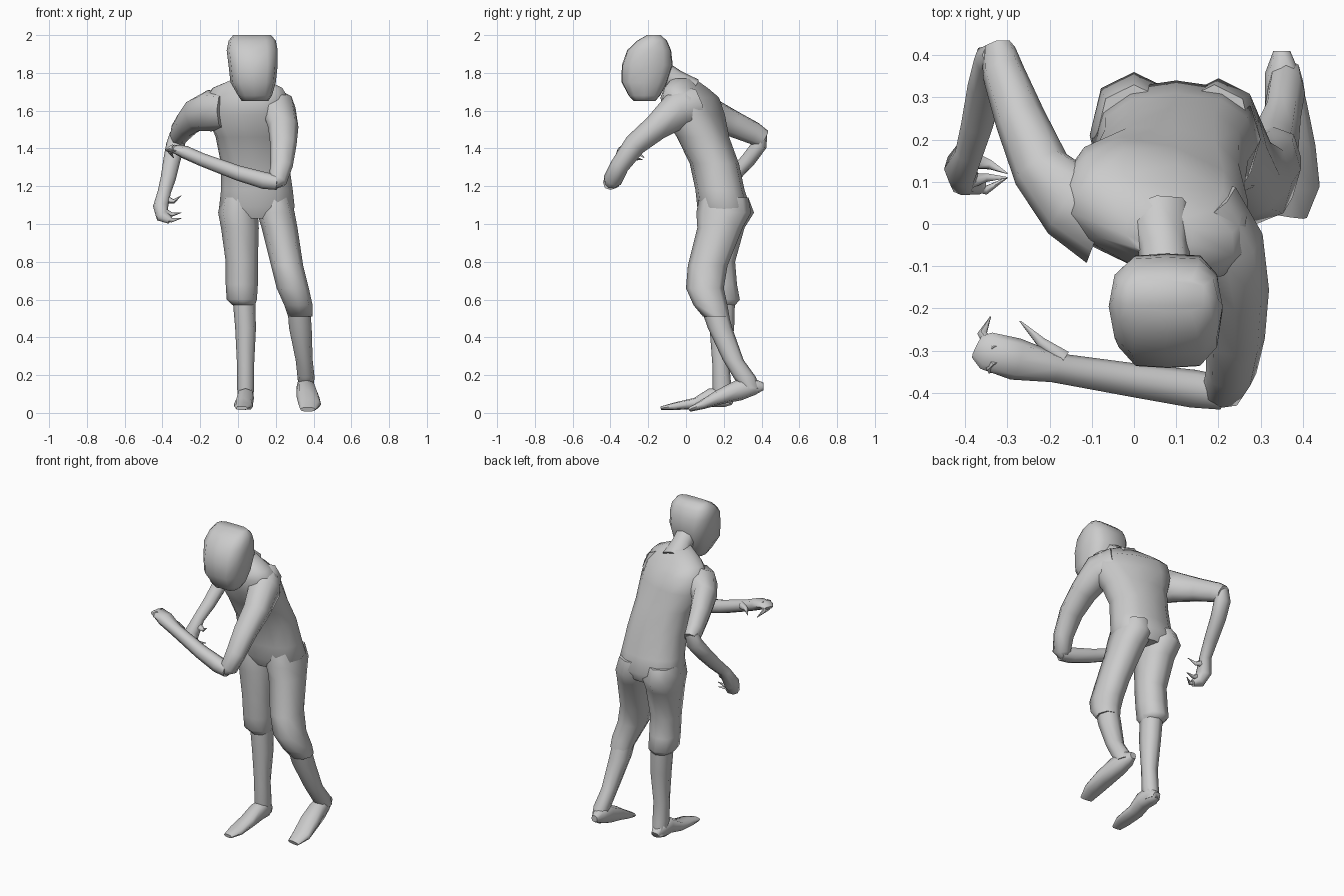
import bpy
import bmesh
import math
from mathutils import Vector

CM = 0.01  # ring measures are given in hundredths of a unit

default_cube = bpy.data.objects.get("Cube")
if default_cube:
    bpy.data.objects.remove(default_cube, do_unlink=True)

grey = bpy.data.materials.new("plain grey")
grey.use_nodes = True
grey.diffuse_color = (0.6, 0.6, 0.6, 1)
grey.node_tree.nodes["Principled BSDF"].inputs["Base Color"].default_value = grey.diffuse_color


def signed_power(value, power):
    return math.copysign(abs(value) ** power, value)


def finish(name, bm, angle=60):
    """Turn the bmesh into a smooth shaded object."""
    bmesh.ops.recalc_face_normals(bm, faces=bm.faces)
    mesh = bpy.data.meshes.new(name)
    bm.to_mesh(mesh)
    bm.free()
    mesh.materials.append(grey)
    obj = bpy.data.objects.new(name, mesh)
    bpy.context.collection.objects.link(obj)
    bpy.ops.object.select_all(action="DESELECT")
    obj.select_set(True)
    bpy.context.view_layer.objects.active = obj
    bpy.ops.object.shade_smooth_by_angle(angle=math.radians(angle))
    return obj


def loft(name, rings, up=None, sides=10, squareness=0.85, groove=1.0):
    """Skin a row of rings (x, y, z, half width, half depth, yaw).

    Rings lie level, or square to the path when an up vector is given.
    A groove below one pulls in the front and back middle points."""
    bm = bmesh.new()
    centres = [Vector(r[:3]) * CM for r in rings]
    loops = []
    for i, ring in enumerate(rings):
        width, depth = ring[3] * CM, ring[4] * CM
        yaw = math.radians(ring[5]) if len(ring) > 5 else 0
        if up:
            before = centres[max(i - 1, 0)]
            after = centres[min(i + 1, len(rings) - 1)]
            tangent = (after - before).normalized()
            across = tangent.cross(Vector(up)).normalized()
            along = across.cross(tangent)
        else:
            across = Vector((math.cos(yaw), math.sin(yaw), 0))
            along = Vector((-math.sin(yaw), math.cos(yaw), 0))
        loop = []
        for k in range(sides):
            turn = math.tau * k / sides
            u = signed_power(math.cos(turn), squareness) * width
            v = signed_power(math.sin(turn), squareness) * depth
            if abs(math.cos(turn)) < 0.01:
                v *= groove
            loop.append(bm.verts.new(centres[i] + across * u + along * v))
        loops.append(loop)
    for low, high in zip(loops, loops[1:]):
        for k in range(sides):
            n = (k + 1) % sides
            bm.faces.new((low[k], low[n], high[n], high[k]))
    bm.faces.new(loops[0])
    bm.faces.new(loops[-1])
    return finish(name, bm)


def claw(name, path, radius):
    """A curved finger that tapers along the path to a point."""
    last = len(path) - 1
    rings = [(*p, radius * (1 - 0.93 * i / last), radius * (1 - 0.93 * i / last))
             for i, p in enumerate(path)]
    return loft(name, rings, up=(0.3, 0.5, 0.8), sides=6, squareness=1)


# Torso, leaning forward and twisting towards the shoulders
loft("torso", [
    (10, 20, 103, 17, 11),
    (10, 20, 109, 20, 14),
    (10, 18, 118, 19, 13),
    (9, 15, 132, 18, 13),
    (7, 9, 146, 19, 14, -8),
    (5, 4, 158, 23, 15, -18),
    (5, 2, 167, 23, 13, -22),
    (5, 0, 172, 20, 9, -22),
    (6, -2, 177, 8, 6, -20),
], sides=12)

# Neck and head with a parting down the middle
loft("neck", [
    (6, 2, 170, 8, 8),
    (7, -6, 176, 6, 6),
    (8, -15, 182, 6, 6),
], up=(0, 0, 1), sides=8)
loft("head", [
    (9, -22, 165, 7, 6),
    (9, -22, 168, 9, 9),
    (8, -22, 175, 12, 13),
    (8, -20.5, 184, 13, 14.5),
    (7.5, -19.5, 192, 13.5, 12.5),
    (7.5, -18, 197, 12.5, 8.5),
    (7.5, -17, 200, 10, 4),
], sides=12, squareness=0.75, groove=0.93)

# Left arm, reaching across the front
loft("left_upper_arm", [
    (16, 3, 162, 11, 10),
    (22, -5, 160, 10, 9),
    (24, -16, 151, 7, 8),
    (24, -27, 142, 6, 7),
    (23, -35, 131, 5, 6),
    (21, -39, 123, 5, 5),
    (18, -40, 121, 3, 3),
], up=(1, 0, 0), sides=8)
loft("left_forearm", [
    (21, -40, 122, 4, 4),
    (14, -39, 123, 4.5, 4.5),
    (0, -37, 127, 4, 4),
    (-19, -34, 134, 3.5, 3.5),
    (-28, -32, 138, 5, 3.5),
    (-35, -30, 140, 4.5, 2),
    (-37, -29, 139, 3, 1),
], up=(0, 0, 1), sides=8)
claw("left_thumb", [(-17, -32, 134), (-22, -28, 135), (-27, -23, 134)], 2.5)
for i, shift in enumerate((0, -4)):
    claw("left_finger_%d" % i,
         [(-33, -30 + shift, 140), (-36, -26 + shift, 138), (-34, -22 + shift, 135)], 2.2)

# Right arm, elbow lifted behind the back
loft("right_upper_arm", [
    (-7, 2, 160, 12, 10),
    (-15, 5, 160, 9, 11),
    (-22, 13, 158, 7, 9),
    (-27, 25, 153, 6, 7),
    (-31, 36, 148, 5, 6),
    (-32, 41, 145, 4, 5),
], up=(0, 0, 1), sides=8)
loft("right_forearm", [
    (-32, 40, 148, 4, 3),
    (-33, 39, 142, 5, 4),
    (-35, 33, 134, 4.5, 4),
    (-37, 24, 124, 4, 3.5),
    (-39, 17, 117, 3.5, 3),
    (-41, 13, 109, 4, 4.5),
    (-40, 10, 104, 3.5, 3.5),
    (-36, 9, 102, 2, 2),
], up=(0, 1, 0), sides=8)
claw("right_thumb", [(-38, 15, 113), (-34, 14, 112), (-30, 12, 115)], 2.2)
for i, lift in enumerate((0, 3)):
    claw("right_finger_%d" % i,
         [(-40, 10, 104 + lift), (-35, 8 + lift, 102 + lift), (-30, 11, 103 + lift)], 2.2)

# Trouser legs ending in loose cuffs below the knee
loft("right_trouser_leg", [
    (0, 20, 114, 9, 13),
    (0, 21, 106, 10.5, 15),
    (1, 19, 98, 10, 12),
    (2, 17, 80, 8.5, 9),
    (2, 18, 68, 8.5, 9),
    (2, 19, 60, 8, 9.5),
    (3, 19, 57, 6, 7),
], sides=8)
loft("left_trouser_leg", [
    (19, 20, 114, 9, 13),
    (20, 20, 106, 10, 14.5),
    (22, 18, 98, 9.5, 12),
    (26, 11.5, 78, 8.5, 10.5),
    (29, 10, 66, 8.5, 10),
    (32, 13, 57, 7.5, 9),
    (33, 16, 51, 6.5, 7),
], sides=8)

# Bare shins
loft("right_shin", [
    (3, 19, 62, 6, 7),
    (4, 19, 45, 5.5, 6.5),
    (4, 18.5, 25, 4.5, 4.5),
    (4, 19, 14, 4.5, 5),
    (4, 20, 5, 4, 5),
], sides=8)
loft("left_shin", [
    (32, 14, 58, 6, 7),
    (33, 18, 45, 6, 6.5),
    (35, 25, 28, 4.5, 5.5),
    (36, 31, 19, 4.5, 6),
    (36, 34, 13, 4, 5),
], sides=8)

# Feet, the left one with its heel raised
loft("right_foot", [
    (4, 25, 6, 2.5, 2),
    (4, 21, 8, 4.5, 5),
    (4, 13, 8, 4.5, 5),
    (3, 5, 5, 5, 3),
    (3, -6, 3.5, 5, 2),
    (2, -13, 2.5, 3, 1),
], up=(0, 0, 1), sides=8, squareness=0.7)
loft("left_foot", [
    (35, 41, 14, 2, 2),
    (35, 36, 14, 4, 4.5),
    (36, 28, 12, 5, 5.5),
    (37, 18, 8.5, 6, 4),
    (38, 9, 4.5, 6, 2.5),
    (37, 2, 1.8, 4, 1.2),
], up=(0, 0, 1), sides=8, squareness=0.7)
